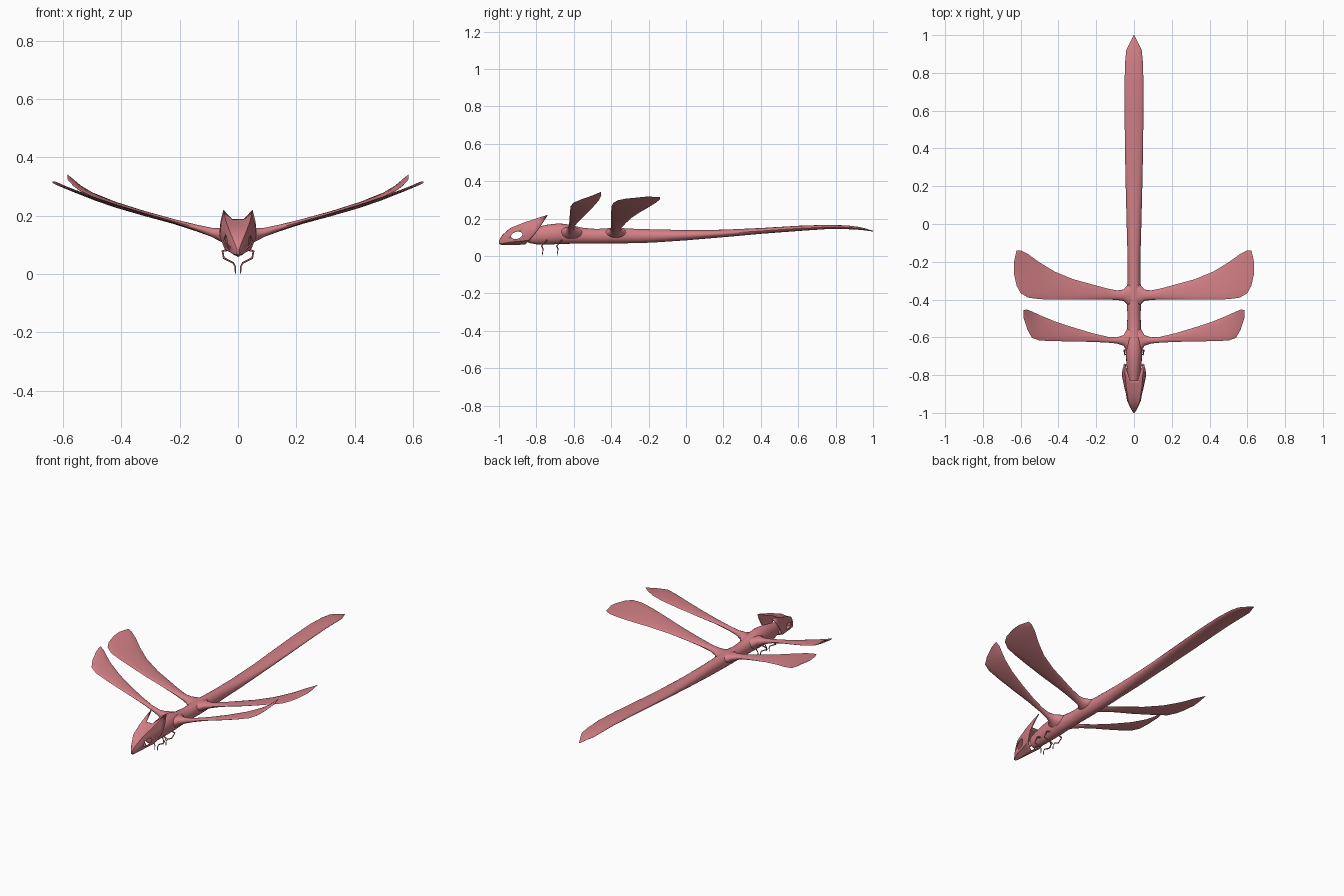
import bpy, bmesh, math

rose = bpy.data.materials.new("dusty rose")
rose.diffuse_color = (0.65, 0.215, 0.235, 1)


def loft(name, rings, caps=True, angle=40):
    """Skin a list of equal closed rings, optionally closing both ends."""
    bm = bmesh.new()
    loops = [[bm.verts.new(p) for p in r] for r in rings]
    n = len(loops[0])
    for a, b in zip(loops, loops[1:]):
        for i in range(n):
            j = (i + 1) % n
            bm.faces.new((a[i], a[j], b[j], b[i]))
    bm.faces.new(loops[0])
    if caps:
        bm.faces.new(loops[-1])
    bmesh.ops.recalc_face_normals(bm, faces=bm.faces[:])
    me = bpy.data.meshes.new(name)
    bm.to_mesh(me)
    bm.free()
    ob = bpy.data.objects.new(name, me)
    bpy.context.collection.objects.link(ob)
    me.materials.append(rose)
    bpy.ops.object.select_all(action='DESELECT')
    ob.select_set(True)
    bpy.context.view_layer.objects.active = ob
    bpy.ops.object.shade_smooth_by_angle(angle=math.radians(angle))
    return ob


def circle(n):
    return [(math.cos(2 * math.pi * i / n), math.sin(2 * math.pi * i / n)) for i in range(n)]


# Long body and tail: y, half width, bottom z, top z
body = [(-0.85, .010, .085, .125), (-0.84, .025, .070, .145), (-0.80, .034, .063, .155),
        (-0.74, .040, .062, .168), (-0.68, .044, .064, .175), (-0.62, .044, .066, .168),
        (-0.56, .037, .067, .152), (-0.48, .035, .068, .145), (-0.40, .038, .068, .150),
        (-0.35, .037, .068, .150), (-0.28, .034, .069, .146), (-0.18, .034, .072, .143),
        (0.00, .039, .084, .139), (0.20, .044, .101, .141), (0.40, .048, .119, .150),
        (0.60, .050, .134, .162), (0.75, .050, .144, .167), (0.86, .047, .144, .164),
        (0.92, .041, .141, .157), (0.96, .022, .137, .148), (1.0, .002, .131, .135)]
loft("body", [[(c * w, y, (a + b) / 2 + s * (b - a) / 2) for c, s in circle(20)]
              for y, w, a, b in body])

# Wings: x, leading y, trailing y, leading z, trailing z, thickness
front = [(0.01, -.69, -.54, .120, .120, .070), (0.038, -.675, -.558, .124, .124, .066),
         (0.055, -.645, -.588, .133, .133, .050), (0.09, -.633, -.600, .143, .143, .032),
         (0.14, -.628, -.597, .158, .158, .022), (0.22, -.624, -.578, .181, .182, .014),
         (0.32, -.622, -.548, .209, .211, .012), (0.42, -.620, -.515, .239, .244, .012),
         (0.50, -.617, -.482, .266, .278, .011), (0.54, -.603, -.463, .285, .303, .010),
         (0.565, -.558, -.453, .303, .325, .008), (0.585, -.495, -.455, .325, .342, .003)]
rear = [(0.01, -.45, -.30, .120, .120, .056), (0.036, -.425, -.325, .124, .124, .052),
        (0.055, -.407, -.347, .132, .132, .044), (0.09, -.402, -.352, .142, .142, .030),
        (0.14, -.400, -.342, .157, .156, .022), (0.22, -.400, -.320, .180, .178, .015),
        (0.32, -.400, -.293, .208, .203, .013), (0.42, -.400, -.252, .240, .231, .013),
        (0.50, -.398, -.203, .265, .259, .012), (0.56, -.390, -.160, .283, .286, .010),
        (0.60, -.366, -.139, .298, .303, .008), (0.622, -.325, -.139, .306, .315, .006),
        (0.636, -.26, -.205, .312, .318, .002)]
for label, secs in (("front", front), ("rear", rear)):
    for side in (-1, 1):
        rings = []
        for x, y0, y1, z0, z1, t in secs:
            rings.append([(side * x, (y0 + y1) / 2 + c * (y1 - y0) / 2,
                           (z0 + z1) / 2 + c * (z1 - z0) / 2 + s * t / 2) for c, s in circle(14)])
        loft(label + ("_wing_right" if side > 0 else "_wing_left"), rings)

# Hooded head: bottom (y, z), cheek (x, y, z), horn (x, y, z), crown (y, z)
head = [((-1.0, .066), (.004, -.999, .072), (.003, -.998, .082), (-.999, .082)),
        ((-.985, .058), (.018, -.976, .085), (.014, -.980, .112), (-.983, .112)),
        ((-.94, .059), (.038, -.932, .105), (.030, -.940, .150), (-.942, .146)),
        ((-.90, .060), (.050, -.870, .115), (.041, -.865, .180), (-.890, .166)),
        ((-.875, .061), (.062, -.815, .125), (.047, -.795, .203), (-.845, .184)),
        ((-.86, .062), (.064, -.795, .135), (.050, -.740, .220), (-.830, .188))]
rings = []
for (by, bz), ck, hn, (ty, tz) in head:
    low = (ck[0] * .72, by * .6 + ck[1] * .4, bz * .65 + ck[2] * .35)
    mid = (ck[0] * .6 + hn[0] * .44, (ck[1] + hn[1]) / 2, (ck[2] + hn[2]) / 2)
    crown = (hn[0] * .4, ty, tz)
    half = [low, ck, mid, hn, crown]
    rings.append([(0, by, bz)] + half + [(-x, y, z) for x, y, z in reversed(half)])
hood = loft("head_hood", rings, caps=False, angle=30)
sol = hood.modifiers.new("shell", 'SOLIDIFY')
sol.thickness = 0.004
sol.offset = -1

# Eye openings cut straight through the hood
tilt = math.radians(15)
eye = []
for x in (-0.15, 0.15):
    eye.append([(x, -.905 + .031 * c * math.cos(tilt) - .019 * s * math.sin(tilt),
                 .111 + .031 * c * math.sin(tilt) + .019 * s * math.cos(tilt)) for c, s in circle(20)])
cutter = loft("eye_cutter", eye)
cutter.hide_render = True
cutter.hide_set(True)
cut = hood.modifiers.new("eyes", 'BOOLEAN')
cut.operation = 'DIFFERENCE'
cut.solver = 'EXACT'
cut.object = cutter

# Thin jointed legs, two pairs
for label, y in (("front", -0.76), ("rear", -0.68)):
    for side in (-1, 1):
        path = [(.030, .015, .085), (.053, .012, .078), (.049, -.012, .055),
                (.016, -.004, .038), (.009, -.006, .025), (.009, -.009, .002)]
        rings = []
        for i, (x, dy, z) in enumerate(path):
            a, b = path[max(i - 1, 0)], path[min(i + 1, len(path) - 1)]
            dx, dz = b[0] - a[0], b[2] - a[2]
            d = math.hypot(dx, dz)
            r = 0.0045 - 0.0005 * i
            rings.append([(side * (x + c * r * dz / d), y + dy + s * r, z - c * r * dx / d)
                          for c, s in circle(6)])
        loft(label + ("_leg_right" if side > 0 else "_leg_left"), rings)
